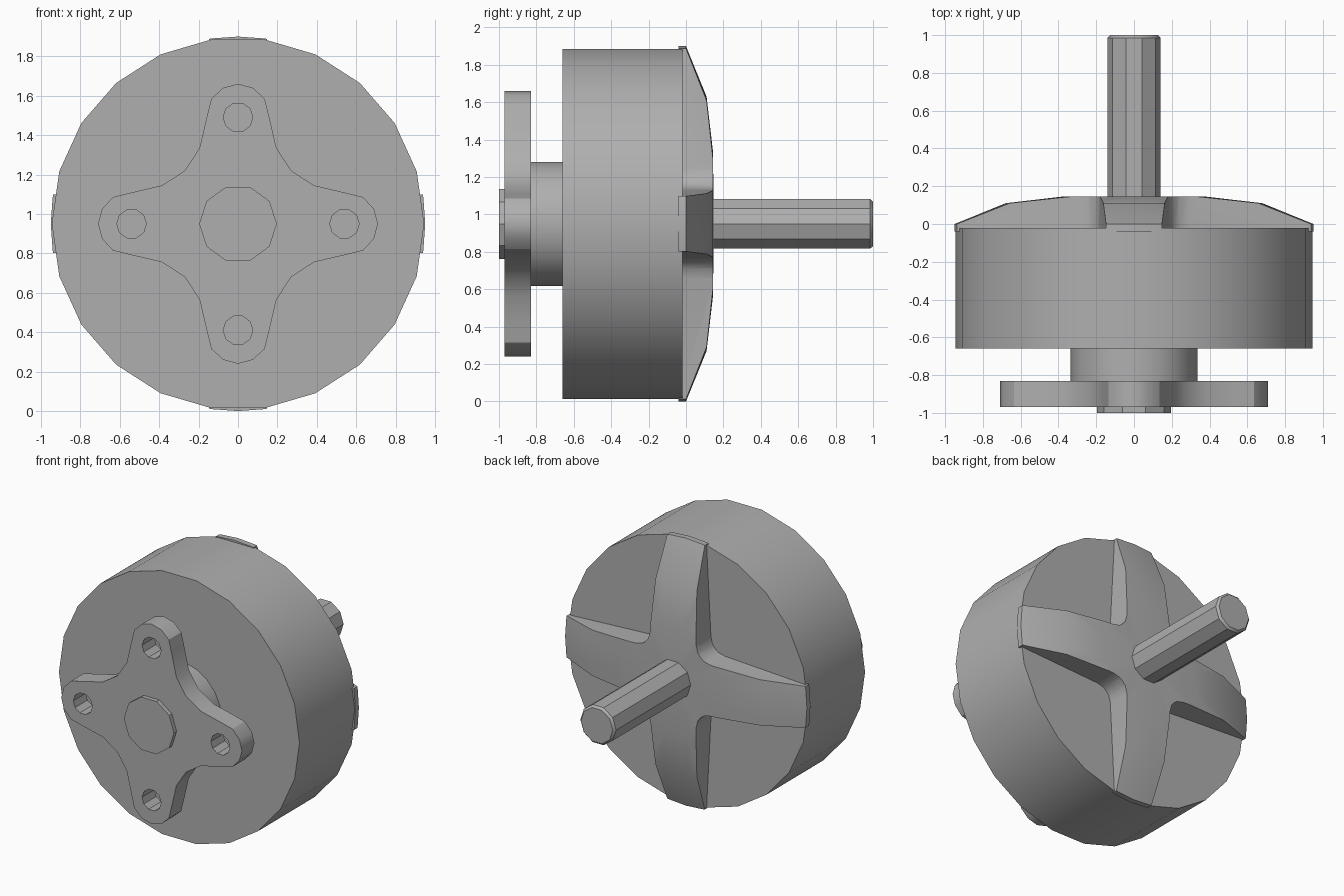
import bpy, bmesh, math

cube = bpy.data.objects.get("Cube")
if cube:
    bpy.data.objects.remove(cube, do_unlink=True)

AXIS_Z = 0.95   # height of the shaft axis

grey = bpy.data.materials.new("plain grey")
grey.use_nodes = True
GREY = (0.43, 0.43, 0.43, 1)
grey.diffuse_color = GREY
grey.node_tree.nodes["Principled BSDF"].inputs["Base Color"].default_value = GREY


def finish(bm, name):
    bmesh.ops.recalc_face_normals(bm, faces=bm.faces)
    mesh = bpy.data.meshes.new(name)
    bm.to_mesh(mesh)
    bm.free()
    mesh.materials.append(grey)
    obj = bpy.data.objects.new(name, mesh)
    bpy.context.collection.objects.link(obj)
    return obj


def activate(obj):
    bpy.ops.object.select_all(action='DESELECT')
    obj.select_set(True)
    bpy.context.view_layer.objects.active = obj


def shade(obj):
    activate(obj)
    bpy.ops.object.shade_smooth_by_angle(angle=math.radians(30))


def loft(bm, rings):
    """Bridge rings of equal length and cap both ends."""
    loops = [[bm.verts.new(p) for p in ring] for ring in rings]
    n = len(loops[0])
    for a, b in zip(loops, loops[1:]):
        for i in range(n):
            j = (i + 1) % n
            bm.faces.new((a[i], a[j], b[j], b[i]))
    bm.faces.new(loops[0])
    bm.faces.new(loops[-1])


def circle(radius, y, sides, cx=0, cz=0):
    step = math.tau / sides
    return [(cx + radius * math.cos(i * step), y,
             AXIS_Z + cz + radius * math.sin(i * step)) for i in range(sides)]


def turned(name, profile, sides):
    """Solid turned about the shaft axis; profile is (radius, y)."""
    bm = bmesh.new()
    loft(bm, [circle(r, y, sides) for r, y in profile])
    return finish(bm, name)


def four_way(name, quarter, y0, y1):
    """Prism whose outline repeats a quarter four times about the axis."""
    points = []
    for _ in range(4):
        points += quarter
        quarter = [(z, -x) for x, z in quarter]
    bm = bmesh.new()
    loft(bm, [[(x, y, AXIS_Z + z) for x, z in points] for y in (y0, y1)])
    return finish(bm, name)


def combine(obj, tool, operation):
    mod = obj.modifiers.new("cut", 'BOOLEAN')
    mod.operation = operation
    mod.solver = 'EXACT'
    mod.object = tool
    activate(obj)
    bpy.ops.object.modifier_apply(modifier=mod.name)
    bpy.data.objects.remove(tool, do_unlink=True)


# Main drum, neck and front boss
shade(turned("drum", [(0.945, -0.66), (0.945, -0.02)], 22))
shade(turned("neck", [(0.335, -0.85), (0.335, -0.64)], 22))
shade(turned("front_boss", [(0.197, -1.0), (0.197, -0.95)], 10))

# Output shaft with a chamfered tip
shade(turned("shaft", [(0.14, 0.1), (0.14, 0.985), (0.125, 1.0)], 10))

# Domed rear cross: a dome trimmed to four tapering arms
cross = turned("rear_cross", [(0.95, -0.06), (0.95, 0.0), (0.68, 0.11),
                              (0.38, 0.145), (0.05, 0.147)], 44)
half = [(0.145, 0.99), (0.182, 0.29), (0.195, 0.24), (0.215, 0.215)]
trim = four_way("cross_trim", half + [(z, x) for x, z in half[-2::-1]], -0.04, 0.3)
combine(cross, trim, 'INTERSECT')
shade(cross)

# Four-lobed mounting flange with screw holes
half = [(0.075, 0.69), (0.135, 0.635), (0.16, 0.535), (0.195, 0.385), (0.27, 0.27)]
flange = four_way("mounting_flange",
                  [(0, 0.71)] + half + [(z, x) for x, z in half[-2::-1]], -0.97, -0.83)
bm = bmesh.new()
for cx, cz in ((1, 0), (-1, 0), (0, 1), (0, -1)):
    loft(bm, [circle(0.075, y, 10, cx * 0.54, cz * 0.54) for y in (-1.1, -0.7)])
combine(flange, finish(bm, "hole_cutter"), 'DIFFERENCE')
shade(flange)
